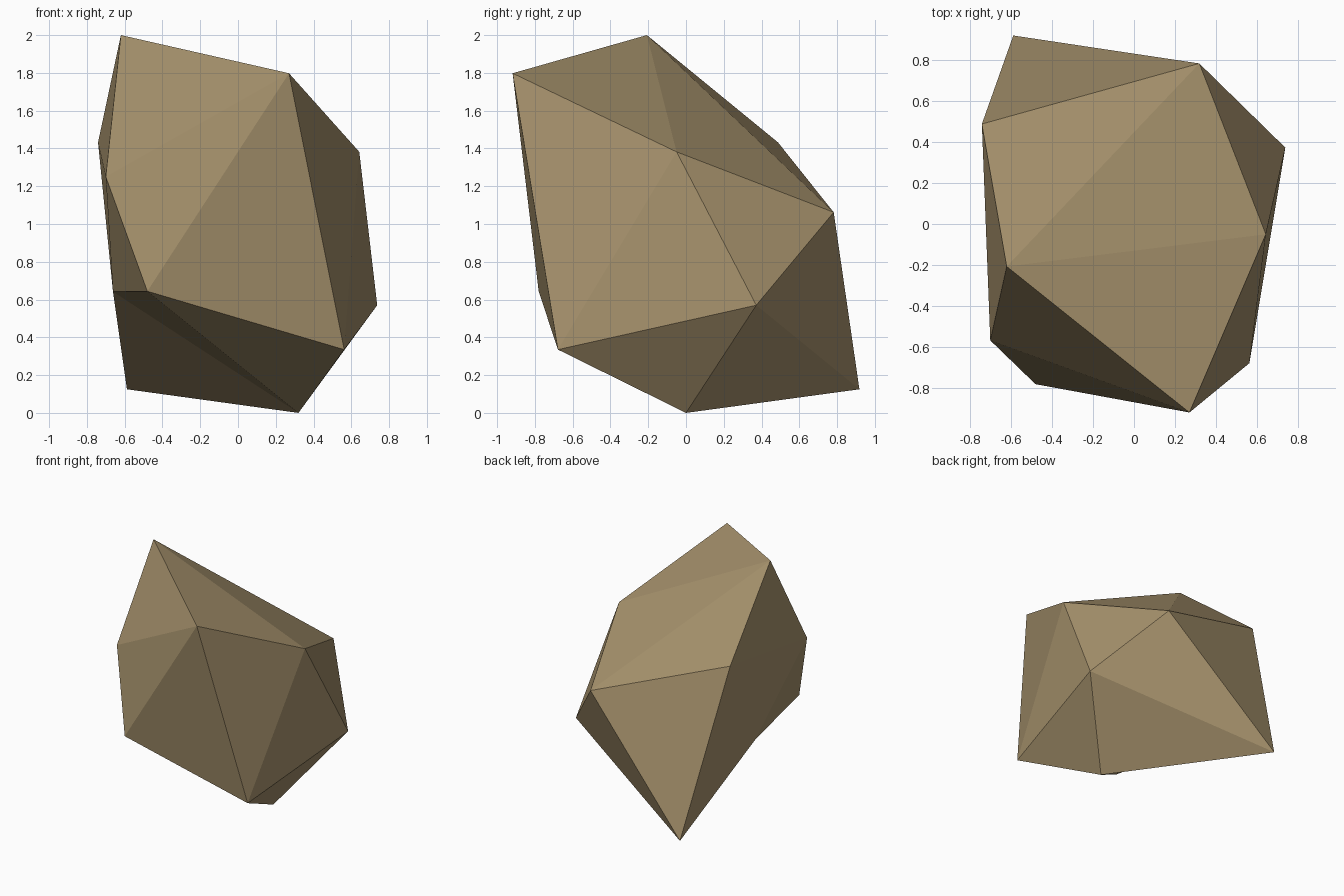
import bpy
import bmesh

if "Cube" in bpy.data.objects:
    bpy.data.objects.remove(bpy.data.objects["Cube"])

# Boulder: a distorted icosahedron, described as a peak, two five-point rings and a foot
peak = (-0.62, -0.207, 2.0)
upper_ring = [(0.27, -0.918, 1.798), (0.642, -0.05, 1.382), (0.318, 0.782, 1.062),
              (-0.741, 0.487, 1.432), (-0.70, -0.567, 1.25)]
lower_ring = [(0.562, -0.678, 0.335), (0.737, 0.372, 0.57), (-0.588, 0.918, 0.125),
              (-0.662, 0.05, 0.642), (-0.48, -0.78, 0.644)]
foot = (0.32, 0.0, 0.0)

bm = bmesh.new()
top = bm.verts.new(peak)
upper = [bm.verts.new(p) for p in upper_ring]
lower = [bm.verts.new(p) for p in lower_ring]
base = bm.verts.new(foot)

# Cap, zigzag band and underside
for i in range(5):
    j = (i + 1) % 5
    bm.faces.new((top, upper[i], upper[j]))
    bm.faces.new((upper[i], lower[i], upper[j]))
    bm.faces.new((lower[i], lower[j], upper[j]))
    bm.faces.new((base, lower[j], lower[i]))
bmesh.ops.recalc_face_normals(bm, faces=bm.faces[:])

mesh = bpy.data.meshes.new("boulder")
bm.to_mesh(mesh)
bm.free()

# Sandy stone colour
stone = bpy.data.materials.new("sandy_stone")
stone.diffuse_color = (0.38, 0.285, 0.15, 1.0)
stone.use_nodes = True
stone.node_tree.nodes["Principled BSDF"].inputs["Base Color"].default_value = stone.diffuse_color
mesh.materials.append(stone)

boulder = bpy.data.objects.new("boulder", mesh)
bpy.context.collection.objects.link(boulder)
